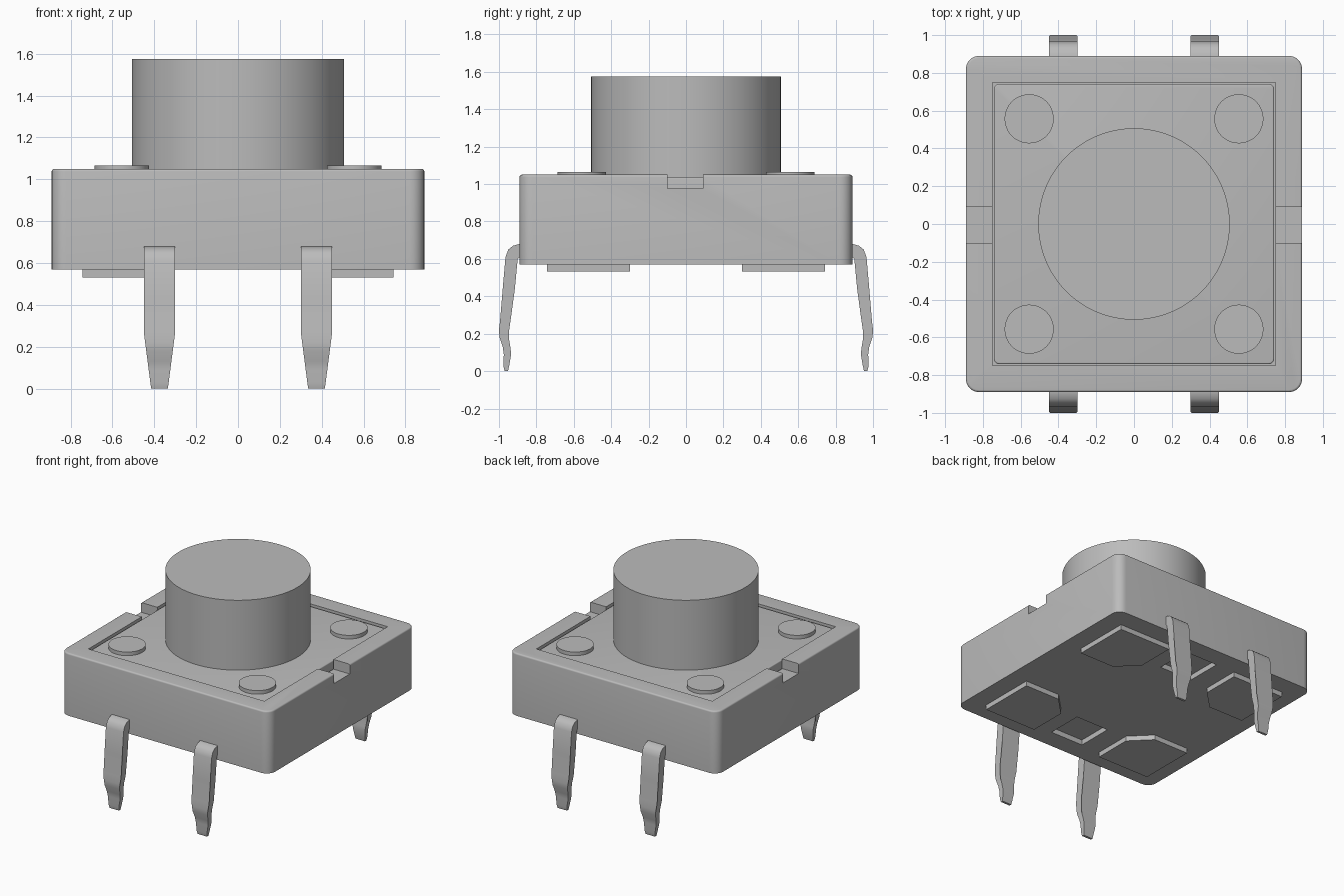
import bpy
import bmesh
import math

if "Cube" in bpy.data.objects:
    bpy.data.objects.remove(bpy.data.objects["Cube"], do_unlink=True)

# Single flat colour
GREY = (0.5, 0.5, 0.5, 1.0)
grey = bpy.data.materials.new("plain grey")
grey.use_nodes = True
grey.diffuse_color = GREY
grey.node_tree.nodes["Principled BSDF"].inputs["Base Color"].default_value = GREY


def finish(bm, name):
    """Turn a bmesh into a coloured object."""
    bmesh.ops.recalc_face_normals(bm, faces=bm.faces)
    mesh = bpy.data.meshes.new(name)
    bm.to_mesh(mesh)
    bm.free()
    mesh.materials.append(grey)
    obj = bpy.data.objects.new(name, mesh)
    bpy.context.collection.objects.link(obj)
    return obj


def round_edges(bm, test, radius, segments):
    edges = [e for e in bm.edges if test(*(v.co for v in e.verts))]
    bmesh.ops.bevel(bm, geom=edges, offset=radius, segments=segments,
                    profile=0.5, affect='EDGES')


def prism(name, points, z0, z1, corner=0, top=0):
    """Extrude an outline upward, rounding its corners and top rim."""
    bm = bmesh.new()
    low = [bm.verts.new((x, y, z0)) for x, y in points]
    high = [bm.verts.new((x, y, z1)) for x, y in points]
    bm.faces.new(low)
    bm.faces.new(high)
    for i in range(len(points)):
        j = (i + 1) % len(points)
        bm.faces.new((low[i], low[j], high[j], high[i]))
    if corner:
        round_edges(bm, lambda a, b: abs(a.z - b.z) > 0.01, corner, 6)
    if top:
        round_edges(bm, lambda a, b: min(a.z, b.z) > z1 - 1e-4, top, 4)
    return finish(bm, name)


def box(name, x0, x1, y0, y1, z0, z1, corner=0, top=0):
    return prism(name, [(x0, y0), (x1, y0), (x1, y1), (x0, y1)], z0, z1, corner, top)


def disc(name, x, y, radius, z0, z1, top, sides):
    ring = [(x + radius * math.cos(2 * math.pi * i / sides),
             y + radius * math.sin(2 * math.pi * i / sides)) for i in range(sides)]
    return prism(name, ring, z0, z1, 0, top)


def smooth(obj):
    bpy.ops.object.select_all(action='DESELECT')
    obj.select_set(True)
    bpy.context.view_layer.objects.active = obj
    bpy.ops.object.shade_smooth_by_angle(angle=math.radians(35))


def cut(target, cutter):
    mod = target.modifiers.new("cut", 'BOOLEAN')
    mod.operation = 'DIFFERENCE'
    mod.solver = 'EXACT'
    mod.object = cutter
    bpy.context.view_layer.objects.active = target
    bpy.ops.object.modifier_apply(modifier=mod.name)
    bpy.data.objects.remove(cutter, do_unlink=True)


parts = []

# Housing with cover recess, side notches and underside pockets
housing = box("housing", -0.89, 0.89, -0.89, 0.89, 0.57, 1.05, 0.07, 0.012)
cut(housing, box("cover_cutter", -0.75, 0.75, -0.75, 0.75, 0.95, 1.2))
for s in (-1, 1):
    xs = sorted((s * 0.72, s * 1.0))
    cut(housing, box("notch_cutter", *xs, -0.1, 0.09, 0.975, 1.2))
    ys = sorted((s * 0.46, s * 0.74))
    cut(housing, box("pocket_cutter", -0.14, 0.14, *ys, 0.4, 0.61))
parts.append(housing)

# Cover plate and push button
parts.append(box("cover_plate", -0.742, 0.742, -0.742, 0.742, 0.94, 1.037, 0.03, 0.008))
parts.append(disc("push_button", 0, 0, 0.507, 1.0, 1.575, 0.035, 96))

# Leg side profile as (y, z), outer edge downward then inner edge upward
LEG = [(0.84, 0.68), (0.89, 0.68), (0.925, 0.67), (0.95, 0.65), (0.965, 0.61),
       (0.98, 0.44), (0.994, 0.27), (1.0, 0.22), (0.997, 0.18), (0.98, 0.13),
       (0.974, 0.09), (0.977, 0.03), (0.97, 0), (0.952, 0), (0.945, 0.03),
       (0.935, 0.09), (0.938, 0.12), (0.946, 0.17), (0.947, 0.21),
       (0.938, 0.27), (0.915, 0.44), (0.9, 0.6), (0.885, 0.615), (0.84, 0.615)]


def leg(name, x, side):
    """Pin with a bent profile that narrows towards its tip."""
    bm = bmesh.new()
    sides = []
    for s in (-1, 1):
        sides.append([bm.verts.new((x + s * (0.04 + 0.035 * min(1, z / 0.27)),
                                    side * y, z)) for y, z in LEG])
    a, b = sides
    bm.faces.new(a)
    bm.faces.new(b)
    for i in range(len(LEG)):
        j = (i + 1) % len(LEG)
        bm.faces.new((a[i], a[j], b[j], b[i]))
    return finish(bm, name)


# Four rivets, underside pads and legs
PAD = [(0.445, 0.3), (0.742, 0.3), (0.742, 0.742), (0.3, 0.742), (0.3, 0.445)]
for sx, xname in ((-1, "right"), (1, "left")):
    for sy, yname in ((-1, "front"), (1, "back")):
        tag = yname + "_" + xname
        parts.append(disc("rivet_" + tag, sx * 0.555, sy * 0.557, 0.13,
                          1.0, 1.065, 0.015, 48))
        parts.append(prism("pad_" + tag, [(sx * x, sy * y) for x, y in PAD],
                           0.532, 0.575))
        parts.append(leg("leg_" + tag, sx * 0.375, sy))

for part in parts:
    smooth(part)
